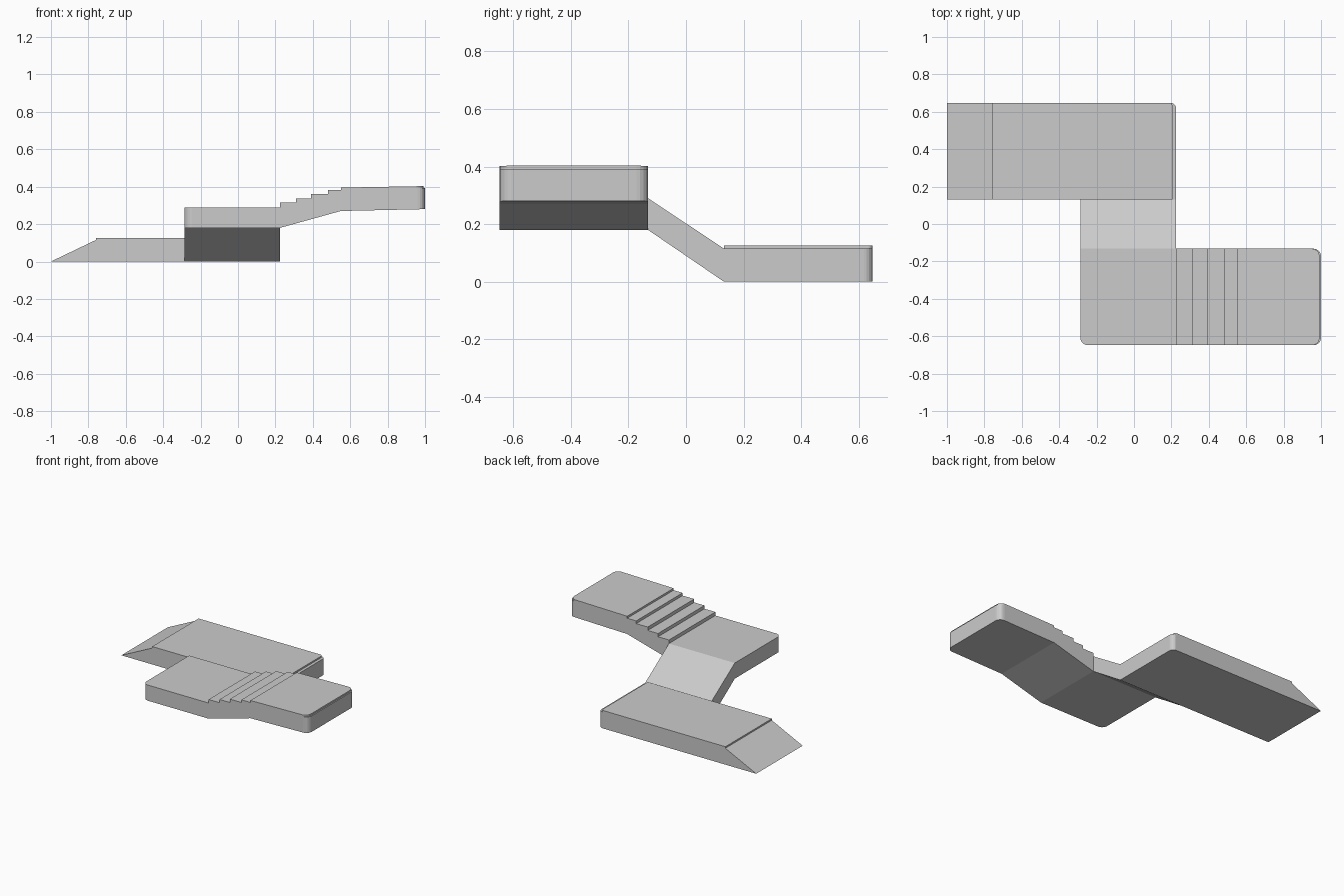
import bpy, bmesh
from mathutils import Vector

if "Cube" in bpy.data.objects:
    bpy.data.objects.remove(bpy.data.objects["Cube"])


def extrude_profile(name, pts, axis, lo, hi, round_at=(), radius=0.04):
    """Extrude a 2D profile along x (pts = y,z) or y (pts = x,z); round vertical edges at given xy corners."""
    bm = bmesh.new()
    place = (lambda p: (lo, p[0], p[1])) if axis == 'x' else (lambda p: (p[0], lo, p[1]))
    face = bm.faces.new([bm.verts.new(place(p)) for p in pts])
    ext = bmesh.ops.extrude_face_region(bm, geom=[face])
    move = Vector((hi - lo, 0, 0)) if axis == 'x' else Vector((0, hi - lo, 0))
    bmesh.ops.translate(bm, vec=move, verts=[g for g in ext['geom'] if isinstance(g, bmesh.types.BMVert)])
    bmesh.ops.recalc_face_normals(bm, faces=bm.faces)

    corners = [e for e in bm.edges if any(
        all((v.co.xy - Vector(c)).length < 1e-4 for v in e.verts) for c in round_at)]
    if corners:
        bmesh.ops.bevel(bm, geom=corners, offset=radius, offset_type='OFFSET',
                        segments=5, profile=0.5, affect='EDGES')
    mesh = bpy.data.meshes.new(name)
    bm.to_mesh(mesh)
    bm.free()
    obj = bpy.data.objects.new(name, mesh)
    bpy.context.collection.objects.link(obj)
    return obj


W0, W1 = 0.132, 0.648      # inner and outer y of both walkways
L, R = -0.287, 0.225       # x range of the middle landing

# lower walkway with its entry ramp
extrude_profile("lower_walkway", [(-1, 0), (R, 0), (R, 0.115), (-0.76, 0.115)],
                'y', W0, W1, [(R, W1)], 0.03)
# raised deck plate on the lower walkway
extrude_profile("lower_deck", [(-0.76, 0.11), (0.205, 0.11), (0.205, 0.126), (-0.76, 0.126)],
                'y', W0, W1, [(0.205, W1)], 0.015)

# middle landing and the ramp linking it to the lower walkway
extrude_profile("middle_landing_and_ramp",
                [(-W1, 0.18), (-W0, 0.18), (W0, 0), (W0, 0.115), (-W0, 0.29), (-W1, 0.29)],
                'x', L, R, [(L, -W1)])

# stairs and upper landing
steps = [(R, 0.315), (0.31, 0.338), (0.39, 0.362), (0.48, 0.381)]
profile = [(1, 0.28), (0.55, 0.27), (R, 0.18)]
for i, (x, z) in enumerate(steps):
    end = steps[i + 1][0] if i < 3 else 0.55
    profile += [(x, z), (end, z)]
profile += [(0.55, 0.388), (1, 0.392)]
extrude_profile("stairs_and_upper_landing", profile, 'y', -W1, -W0, [(1, -W1), (1, -W0)])

# thin deck plate on the upper landing
extrude_profile("upper_deck", [(0.55, 0.38), (0.992, 0.384), (0.992, 0.403), (0.55, 0.395)],
                'y', -W1, -W0, [(0.992, -W1), (0.992, -W0)])
